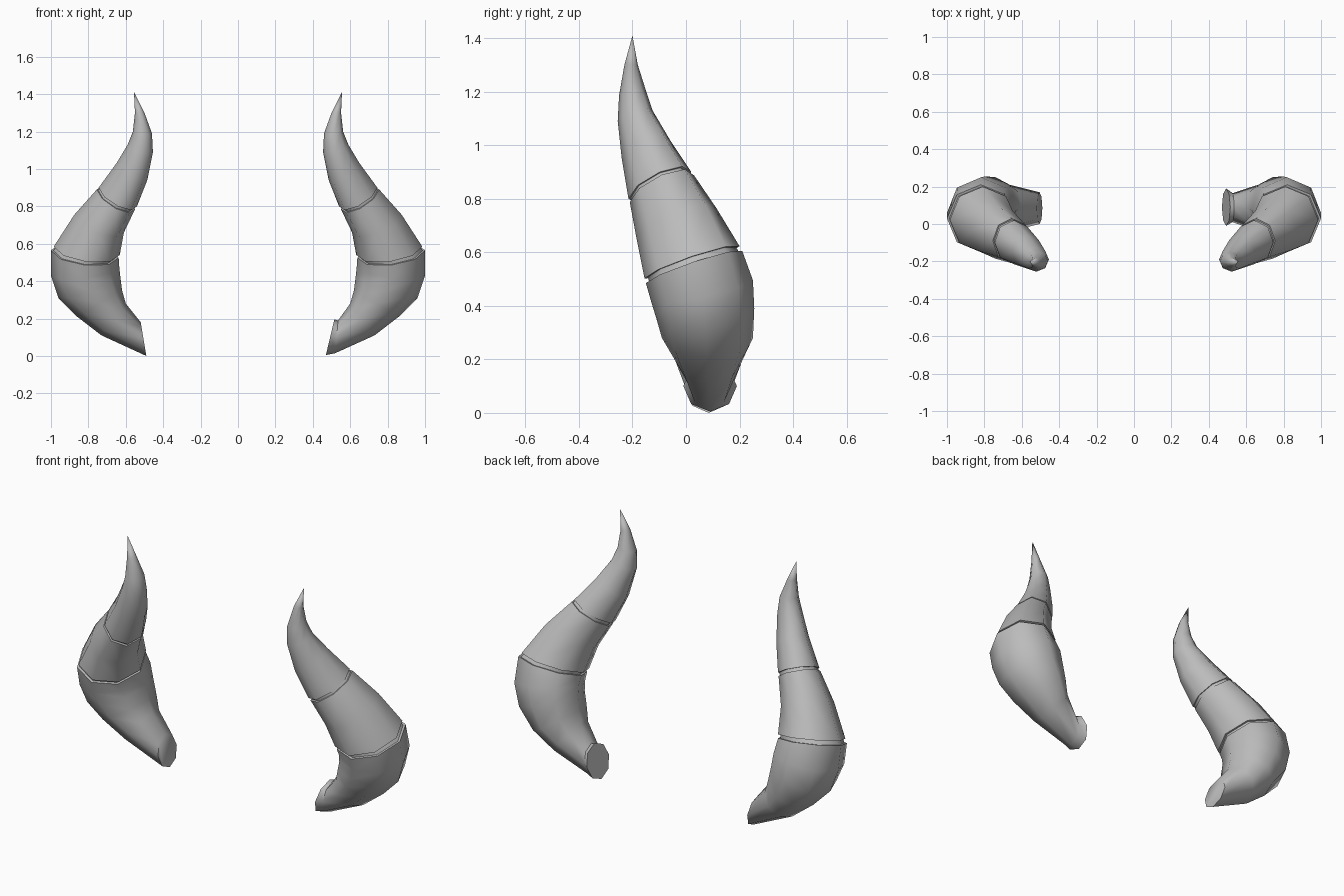
import bpy
import bmesh
import math
from mathutils import Vector

SIDES = 8

if "Cube" in bpy.data.objects:
    bpy.data.objects.remove(bpy.data.objects["Cube"])

grey = bpy.data.materials.new("horn_grey")
grey.use_nodes = True
grey.diffuse_color = (0.5, 0.5, 0.5, 1)
grey.node_tree.nodes["Principled BSDF"].inputs["Base Color"].default_value = grey.diffuse_color

# Each section: inner x z, outer x z, front y, back y, rise towards the back
ROOT = [
    (.52, .18, .49, .0, .0, .17, 0),
    (.60, .28, .73, .11, -.04, .21, 0),
    (.62, .35, .86, .21, -.09, .25, 0),
    (.63, .43, .96, .31, -.11, .255, .02),
    (.635, .48, 1, .43, -.13, .25, .04),
    (.638, .525, 1, .565, -.15, .21, .06),
]
MIDDLE = [
    (.632, .54, .985, .585, -.155, .2, .06),
    (.61, .66, .875, .755, -.185, .115, .055),
    (.55, .785, .755, .89, -.21, .03, .05),
]
UPPER = [
    (.54, .8, .745, .9, -.215, .02, .05),
    (.485, .94, .65, 1.03, -.24, -.06, .035),
    (.455, 1.09, .59, 1.13, -.255, -.125, .02),
    (.46, 1.19, .562, 1.2, -.25, -.15, .01),
    (.5, 1.3, .551, 1.3, -.23, -.18, 0),
]
TIP = Vector((.556, -.2, 1.41))
# Slightly flared lip at the root of the left horn
LIP = [
    (.515, .195, .47, .005, -.01, .19, 0),
    (.535, .19, .52, .015, .01, .165, 0),
]


def section(values):
    """Points of one tilted elliptical cross-section."""
    xi, zi, xo, zo, front, back, rise = values
    centre = Vector(((xi + xo) / 2, (front + back) / 2, (zi + zo) / 2))
    across = Vector(((xo - xi) / 2, 0, (zo - zi) / 2))
    along = Vector((0, (back - front) / 2, rise))
    angles = [math.tau * i / SIDES for i in range(SIDES)]
    return [centre + across * math.cos(a) + along * math.sin(a) for a in angles]


def shrunk(points, factor):
    centre = sum(points, Vector()) / len(points)
    return [centre.lerp(p, factor) for p in points]


def build_horn(name, side, root):
    bm = bmesh.new()

    def add_ring(points):
        return [bm.verts.new((p.x * side, p.y, p.z)) for p in points]

    # Horn segments separated by narrow grooves
    rings = []
    for segment in (root, MIDDLE, UPPER):
        loops = [section(values) for values in segment]
        if rings:
            rings.append(shrunk(loops[0], .93))
        rings.extend(loops)
        if segment is not UPPER:
            rings.append(shrunk(loops[-1], .93))
    loops = [add_ring(points) for points in rings]
    for low, high in zip(loops, loops[1:]):
        for i in range(SIDES):
            j = (i + 1) % SIDES
            bm.faces.new((low[i], low[j], high[j], high[i]))

    # Pointed tip and closed root
    tip = bm.verts.new((TIP.x * side, TIP.y, TIP.z))
    for i in range(SIDES):
        bm.faces.new((loops[-1][i], loops[-1][(i + 1) % SIDES], tip))
    bm.faces.new(loops[0])

    bmesh.ops.recalc_face_normals(bm, faces=bm.faces)
    mesh = bpy.data.meshes.new(name)
    bm.to_mesh(mesh)
    bm.free()
    mesh.materials.append(grey)
    horn = bpy.data.objects.new(name, mesh)
    bpy.context.collection.objects.link(horn)
    bpy.ops.object.select_all(action="DESELECT")
    horn.select_set(True)
    bpy.context.view_layer.objects.active = horn
    bpy.ops.object.shade_smooth_by_angle(angle=math.radians(55))


build_horn("right_horn", -1, ROOT)
build_horn("left_horn", 1, LIP + ROOT[1:])
